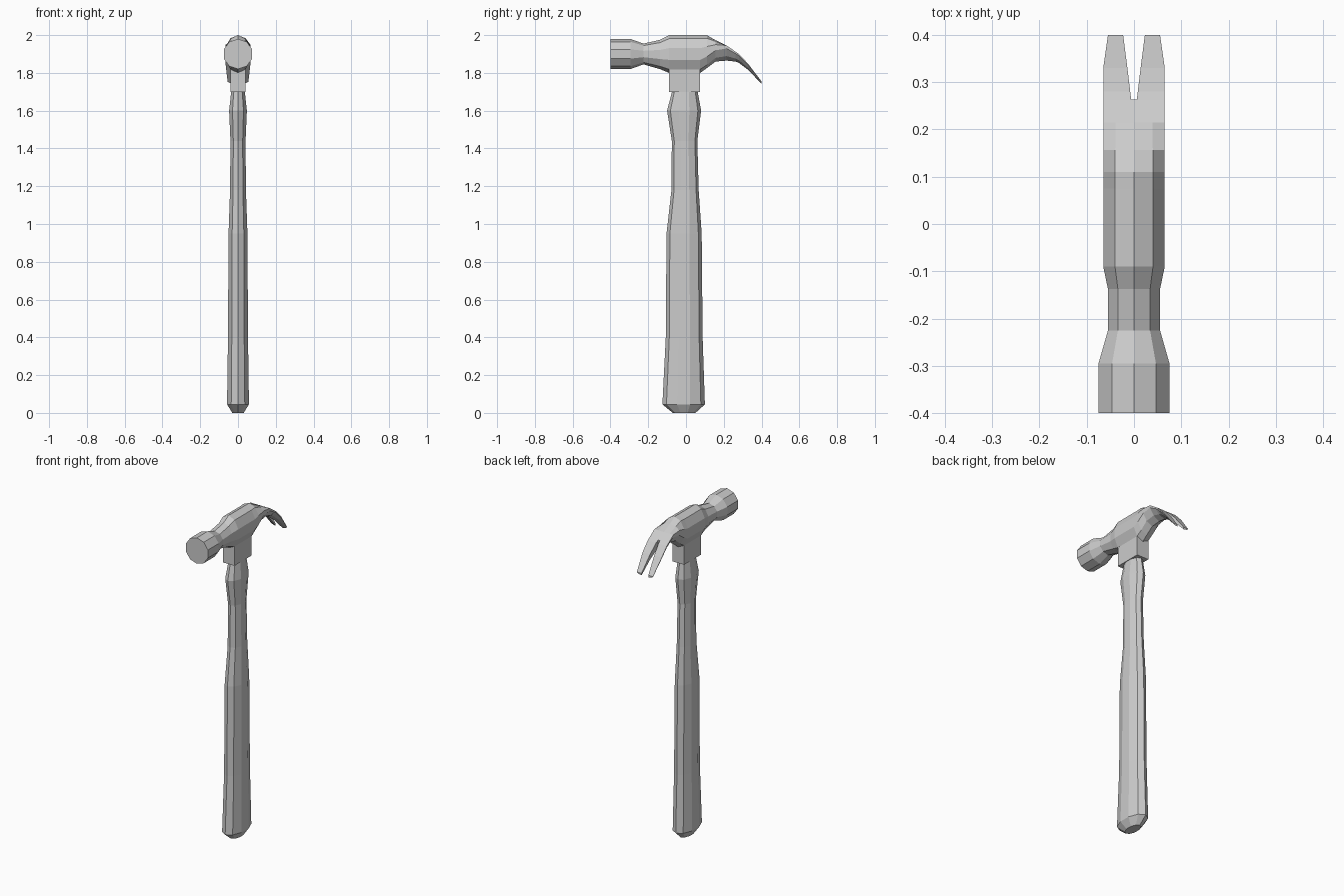
import bpy, bmesh, math

if "Cube" in bpy.data.objects:
    bpy.data.objects.remove(bpy.data.objects["Cube"], do_unlink=True)

grey = bpy.data.materials.new("plain grey")
grey.use_nodes = True
colour = (0.6, 0.6, 0.6, 1)
grey.diffuse_color = colour
grey.node_tree.nodes["Principled BSDF"].inputs["Base Color"].default_value = colour

SIDES = 10
DECAGON = [(math.sin(k * math.tau / SIDES), math.cos(k * math.tau / SIDES)) for k in range(SIDES)]
WIDEST = max(x for x, _ in DECAGON)
# Right half of the claw section: flat top, thin outer edge, arched underside
CLAW = [(0, 1), (0.6, 1), (1, 1), (1, 0.6), (0.6, -0.4), (0, -1)]


def loft(name, rings):
    """Skin a list of equal-length point rings and cap both ends."""
    bm = bmesh.new()
    rows = [[bm.verts.new(p) for p in ring] for ring in rings]
    n = len(rows[0])
    for a, b in zip(rows, rows[1:]):
        for i in range(n):
            j = (i + 1) % n
            bm.faces.new((a[i], a[j], b[j], b[i]))
    bm.faces.new(rows[0])
    bm.faces.new(rows[-1])
    bmesh.ops.recalc_face_normals(bm, faces=bm.faces)
    mesh = bpy.data.meshes.new(name)
    bm.to_mesh(mesh)
    bm.free()
    mesh.materials.append(grey)
    obj = bpy.data.objects.new(name, mesh)
    bpy.context.collection.objects.link(obj)
    return obj


def head_ring(y, top, bottom, w, claw):
    """Decagon that blends into the claw section as claw goes to 1."""
    flat = CLAW + [(-x, z) for x, z in CLAW[-2:0:-1]]
    mid, half = (top + bottom) / 2, (top - bottom) / 2
    ring = []
    for (dx, dz), (cx, cz) in zip(DECAGON, flat):
        x = dx / WIDEST * (1 - claw) + cx * claw
        z = dz * (1 - claw) + cz * claw
        ring.append((x * w, y, mid + z * half))
    return ring


def prong_ring(side, y, top, bottom, w, inner):
    mid, half = (top + bottom) / 2, (top - bottom) / 2
    return [(side * (inner + (w - inner) * x), y, mid + z * half) for x, z in CLAW]


# Handle: height, back edge, front edge, half width
handle = [
    (0.0, 0.05, -0.07, 0.03),
    (0.045, 0.10, -0.125, 0.058),
    (0.40, 0.088, -0.107, 0.053),
    (0.95, 0.083, -0.103, 0.05),
    (1.18, 0.067, -0.077, 0.042),
    (1.44, 0.06, -0.075, 0.04),
    (1.60, 0.08, -0.10, 0.047),
    (1.71, 0.06, -0.072, 0.035),
]
loft("handle", [
    [(x / WIDEST * w, (b + f) / 2 + y * (b - f) / 2, z) for x, y in DECAGON]
    for z, b, f, w in handle])

# Square collar under the head
loft("collar", [
    [(x * 0.04, -0.008 + y * 0.083, z) for x, y in ((-1, -1), (1, -1), (1, 1), (-1, 1))]
    for z in (1.70, 1.86)])

# Head: y, top, bottom, half width, claw blend
head = [
    (-0.40, 1.98, 1.82, 0.075, 0),
    (-0.295, 1.98, 1.82, 0.075, 0),
    (-0.225, 1.955, 1.845, 0.055, 0),
    (-0.138, 1.975, 1.82, 0.055, 0),
    (-0.09, 2.0, 1.80, 0.065, 0),
    (0.075, 2.0, 1.80, 0.065, 0),
    (0.11, 2.0, 1.825, 0.065, 0),
    (0.157, 1.973, 1.86, 0.065, 0.4),
    (0.215, 1.945, 1.865, 0.065, 1),
    (0.263, 1.912, 1.86, 0.065, 1),
]
loft("hammer_head", [head_ring(*r) for r in head])

# Claw prongs: y, top, bottom, outer x, inner x
prong = [
    (0.263, 1.912, 1.86, 0.065, 0.006),
    (0.28, 1.90, 1.853, 0.065, 0.008),
    (0.33, 1.847, 1.815, 0.065, 0.014),
    (0.40, 1.755, 1.742, 0.055, 0.023),
]
for label, side in (("left", 1), ("right", -1)):
    loft(label + "_claw_prong", [prong_ring(side, *r) for r in prong])
